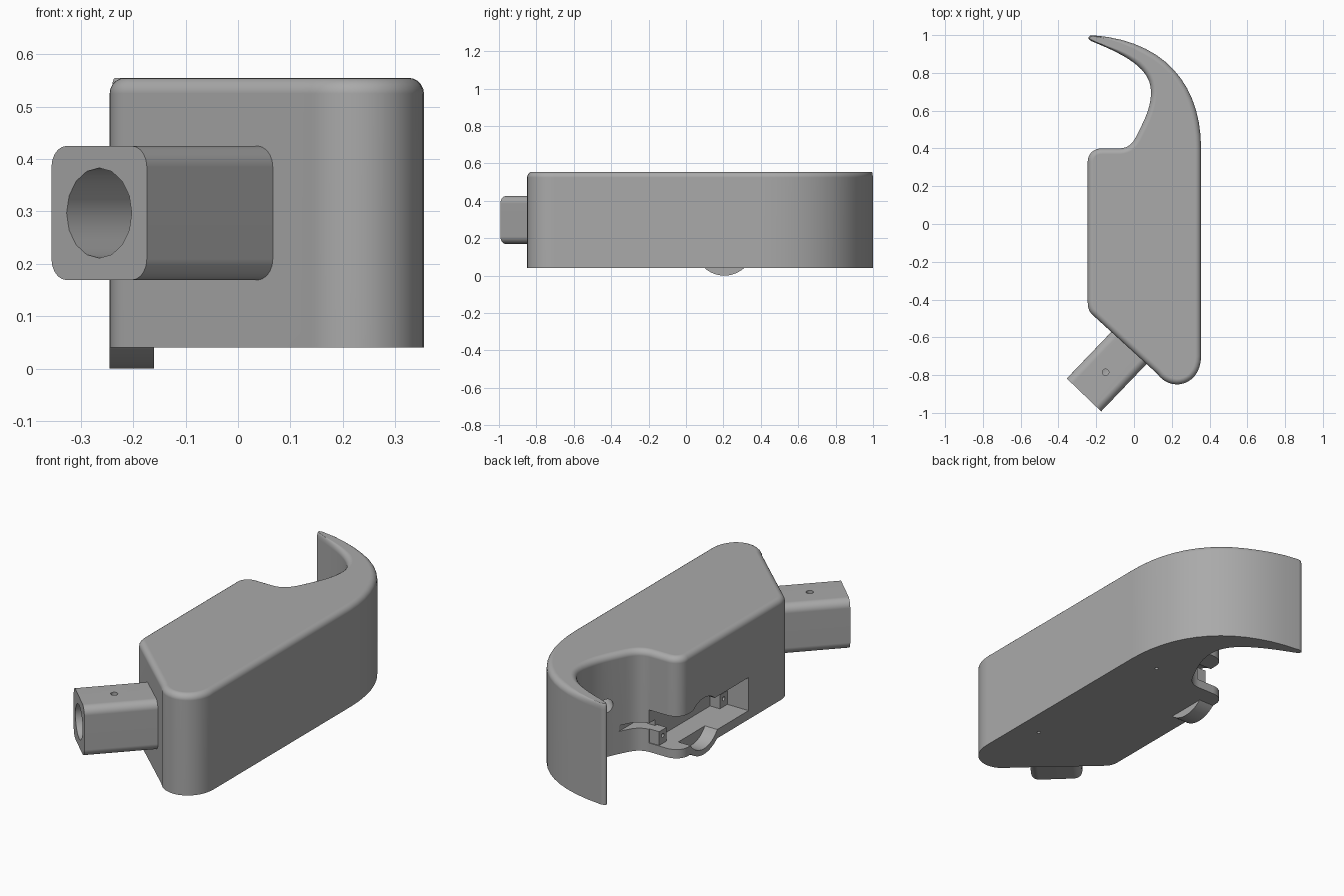
import bpy, bmesh, math
from mathutils import Vector, Matrix, geometry

cube = bpy.data.objects.get("Cube")
if cube:
    bpy.data.objects.remove(cube)

grey = bpy.data.materials.new("plain_grey")
grey.use_nodes = True
grey.diffuse_color = (0.4, 0.4, 0.4, 1)
grey.node_tree.nodes["Principled BSDF"].inputs["Base Color"].default_value = (0.4, 0.4, 0.4, 1)


def finish(bm, name):
    bmesh.ops.recalc_face_normals(bm, faces=bm.faces)
    mesh = bpy.data.meshes.new(name)
    bm.to_mesh(mesh)
    bm.free()
    mesh.materials.append(grey)
    obj = bpy.data.objects.new(name, mesh)
    bpy.context.collection.objects.link(obj)
    return obj


def box(name, low, high):
    low, high = Vector(low), Vector(high)
    bm = bmesh.new()
    bmesh.ops.create_cube(bm, size=1, matrix=Matrix.Translation((low + high) / 2)
                          @ Matrix.Diagonal((*(high - low), 1)))
    return finish(bm, name)


def rod(name, start, end, radius, sides=24):
    start, end = Vector(start), Vector(end)
    axis = end - start
    turn = axis.to_track_quat('Z', 'Y').to_matrix().to_4x4()
    bm = bmesh.new()
    bmesh.ops.create_cone(bm, cap_ends=True, segments=sides, radius1=radius, radius2=radius,
                          depth=axis.length, matrix=Matrix.Translation((start + end) / 2) @ turn)
    return finish(bm, name)


def combine(obj, tools, operation):
    """Apply each tool to the object, then discard the tools."""
    for tool in tools:
        mod = obj.modifiers.new("combine", 'BOOLEAN')
        mod.object, mod.operation, mod.solver = tool, operation, 'EXACT'
    bake(obj)
    for tool in tools:
        bpy.data.objects.remove(tool)


def bake(obj):
    graph = bpy.context.evaluated_depsgraph_get()
    mesh = bpy.data.meshes.new_from_object(obj.evaluated_get(graph))
    obj.modifiers.clear()
    obj.data = mesh


# Hooked outline: single points are straight runs, triples are curves
path = [
    [(-.17, .40)][:1], [(-.08, .40)],
    [(-.02, .40), (0, .44), (.02, .48)],
    [(.06, .56), (.09, .62), (.09, .70)],
    [(.09, .83), (-.06, .90), (-.225, .968)],
    [(-.25, .98), (-.245, 1.0), (-.215, .999)],
    [(.16, .97), (.355, .74), (.355, .40)],
    [(.355, -.70)],
    [(.355, -.85), (.20, -.90), (.12, -.79)],
    [(-.215, -.485)],
    [(-.24, -.465), (-.245, -.44), (-.245, -.41)],
    [(-.245, .33)],
    [(-.245, .37), (-.215, .40), (-.17, .40)],
]
outline = [Vector(path[0][0])]
for step in path[1:]:
    if len(step) == 1:
        outline.append(Vector(step[0]))
    else:
        a, b, c = map(Vector, step)
        outline += [Vector(p[:2]) for p in geometry.interpolate_bezier(outline[-1], a, b, c, 15)[1:]]
outline.pop()

# Body: extruded outline with a rounded top rim that thins toward the hook tip
base, top, rim = .04, .555, .03
tip = Vector((-.24, .99))
count = len(outline)
inward = []
for i, p in enumerate(outline):
    before = (p - outline[i - 1]).normalized()
    after = (outline[(i + 1) % count] - p).normalized()
    along = (before + after).normalized()
    near = min(1, max(.2, (p - tip).length / .3))
    inward.append(Vector((along.y, -along.x)) * rim * near)

bm = bmesh.new()
levels = [(base, 0)] + [(top - rim + rim * math.sin(a), 1 - math.cos(a))
                        for a in (math.radians(18 * k) for k in range(6))]
rings = [[bm.verts.new((*(p + n * shift), z)) for p, n in zip(outline, inward)]
         for z, shift in levels]
for lower, upper in zip(rings, rings[1:]):
    for i in range(count):
        j = (i + 1) % count
        bm.faces.new((lower[i], lower[j], upper[j], upper[i]))
bm.faces.new(rings[0])
bm.faces.new(rings[-1])
body = finish(bm, "hooked_body")

# Scooped lip hanging under the open side
scoop_y, scoop_z = .205, .158
lip = rod("scoop_lip", (-.245, scoop_y, scoop_z), (-.16, scoop_y, scoop_z), .158, 64)
combine(lip, [box("lip_trim", (-1, -1, .06), (1, 1, 1))], 'DIFFERENCE')
combine(body, [lip], 'UNION')

# Pocket, slot, scoop hollow and holes
cuts = [
    box("pocket", (-.4, -.155, .085), (-.07, .46, .254)),
    box("slot", (-.1, .35, .155), (.03, .50, .185)),
    rod("scoop_hollow", (-.4, scoop_y, scoop_z), (-.175, scoop_y, scoop_z), .13, 64),
    rod("channel", (-.02, .64, .30), (.16, .46, .30), .035),
    rod("front_pin_hole", (.24, -.44, -.1), (.24, -.44, .12), .009, 12),
    rod("rear_pin_hole", (.20, .41, -.1), (.20, .41, .12), .009, 12),
]
combine(body, cuts, 'DIFFERENCE')

# Drilled mounting blocks inside the pocket
blocks = []
for name, y in (("front_mount", -.125), ("rear_mount", .365)):
    block = box(name, (-.125, y - .03, .08), (-.065, y + .03, .155))
    combine(block, [rod("drill", (-.2, y, .125), (-.09, y, .125), .01, 12)], 'DIFFERENCE')
    blocks.append(block)

# Angled square spout with rounded long edges, bore and screw hole
mouth = Vector((-.265, -.905, .297))
aim = Vector((.69, .72, 0)).normalized()
bm = bmesh.new()
bmesh.ops.create_cube(bm, size=1, matrix=Matrix.Diagonal((.40, .252, .256, 1)))
long_edges = [e for e in bm.edges if abs(e.verts[0].co.x - e.verts[1].co.x) > .1]
bmesh.ops.bevel(bm, geom=long_edges, offset=.04, segments=5, profile=.5, affect='EDGES')
place = Matrix.Translation(mouth + aim * .20) @ Matrix.Rotation(math.atan2(aim.y, aim.x), 4, 'Z')
bm.transform(place)
spout = finish(bm, "square_spout")
screw = Vector((-.15, -.785, .36))
combine(spout, [
    rod("bore", mouth - aim * .1, mouth + aim * .34, .086, 16),
    rod("screw_hole", screw, screw + Vector((0, 0, .2)), .017, 16),
], 'DIFFERENCE')

# Smooth curved surfaces while keeping corners crisp
bpy.ops.object.select_all(action='DESELECT')
for obj in [body, spout] + blocks:
    obj.select_set(True)
    bpy.context.view_layer.objects.active = obj
bpy.ops.object.shade_smooth_by_angle(angle=math.radians(32))
for obj in (body, spout):
    obj.modifiers.new("even_shading", 'WEIGHTED_NORMAL').keep_sharp = True
